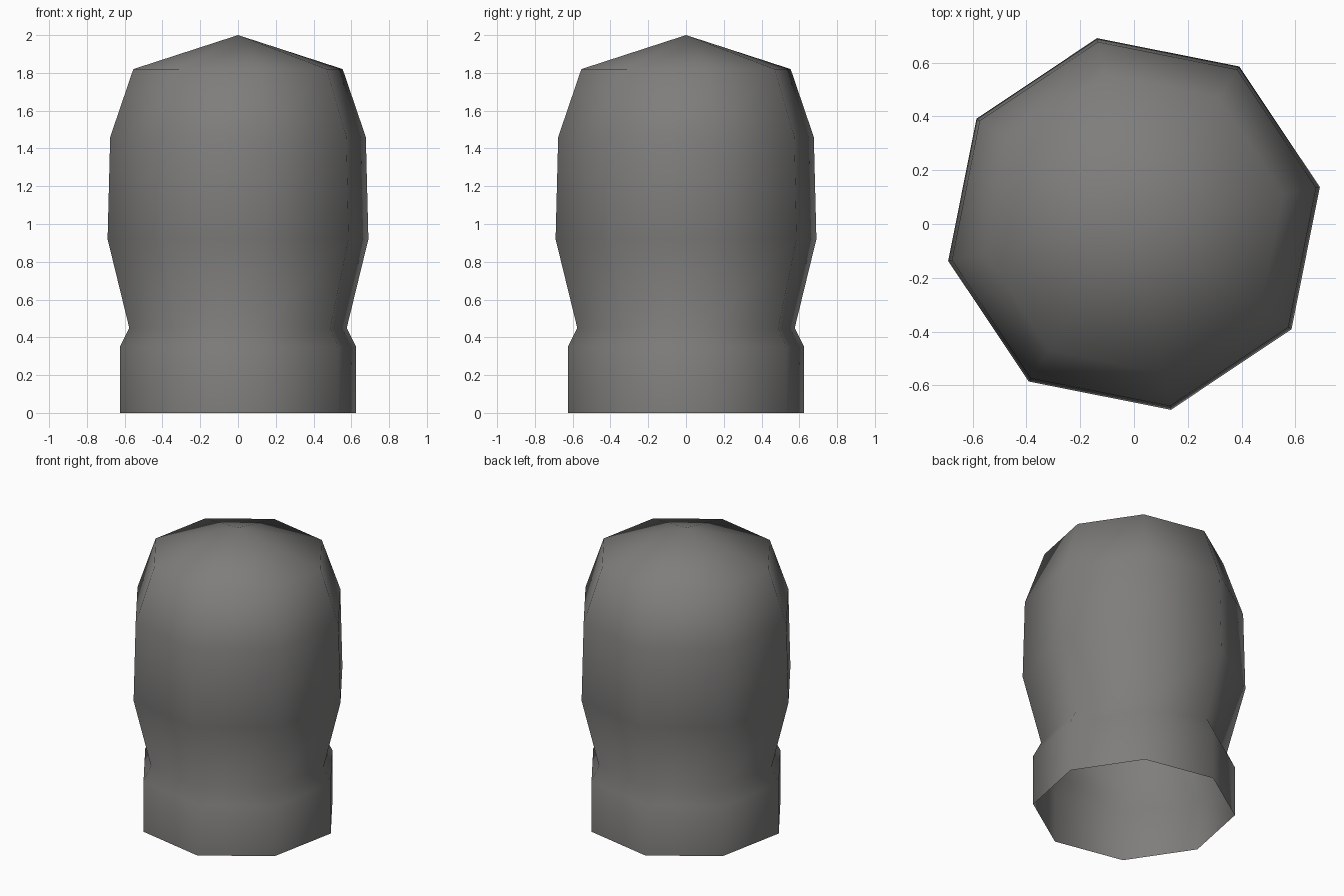
import bpy, bmesh, math

if "Cube" in bpy.data.objects:
    bpy.data.objects.remove(bpy.data.objects["Cube"])

# Single warm grey colour
grey = bpy.data.materials.new("warm grey")
grey.diffuse_color = (0.21, 0.207, 0.202, 1)
grey.use_nodes = True
grey.node_tree.nodes["Principled BSDF"].inputs["Base Color"].default_value = grey.diffuse_color

# Profile of the cover: (radius to corner, height), open at the bottom
SIDES = 8
TURN = math.radians(11.25)
PROFILE = [(0.637, 0), (0.637, 0.35), (0.587, 0.45),
           (0.704, 0.92), (0.69, 1.46), (0.565, 1.82)]

bm = bmesh.new()
rings = []
for r, z in PROFILE:
    angles = [TURN + i * math.tau / SIDES for i in range(SIDES)]
    rings.append([bm.verts.new((r * math.cos(a), r * math.sin(a), z)) for a in angles])

# Eight-sided wall
for low, high in zip(rings, rings[1:]):
    for i in range(SIDES):
        j = (i + 1) % SIDES
        bm.faces.new((low[i], low[j], high[j], high[i]))

# Shallow pointed roof
tip = bm.verts.new((0, 0, 2))
for i in range(SIDES):
    bm.faces.new((rings[-1][i], rings[-1][(i + 1) % SIDES], tip))

for f in bm.faces:
    f.smooth = True

mesh = bpy.data.meshes.new("domed_cover")
bm.to_mesh(mesh)
bm.free()
mesh.materials.append(grey)
bpy.context.collection.objects.link(bpy.data.objects.new("domed_cover", mesh))
